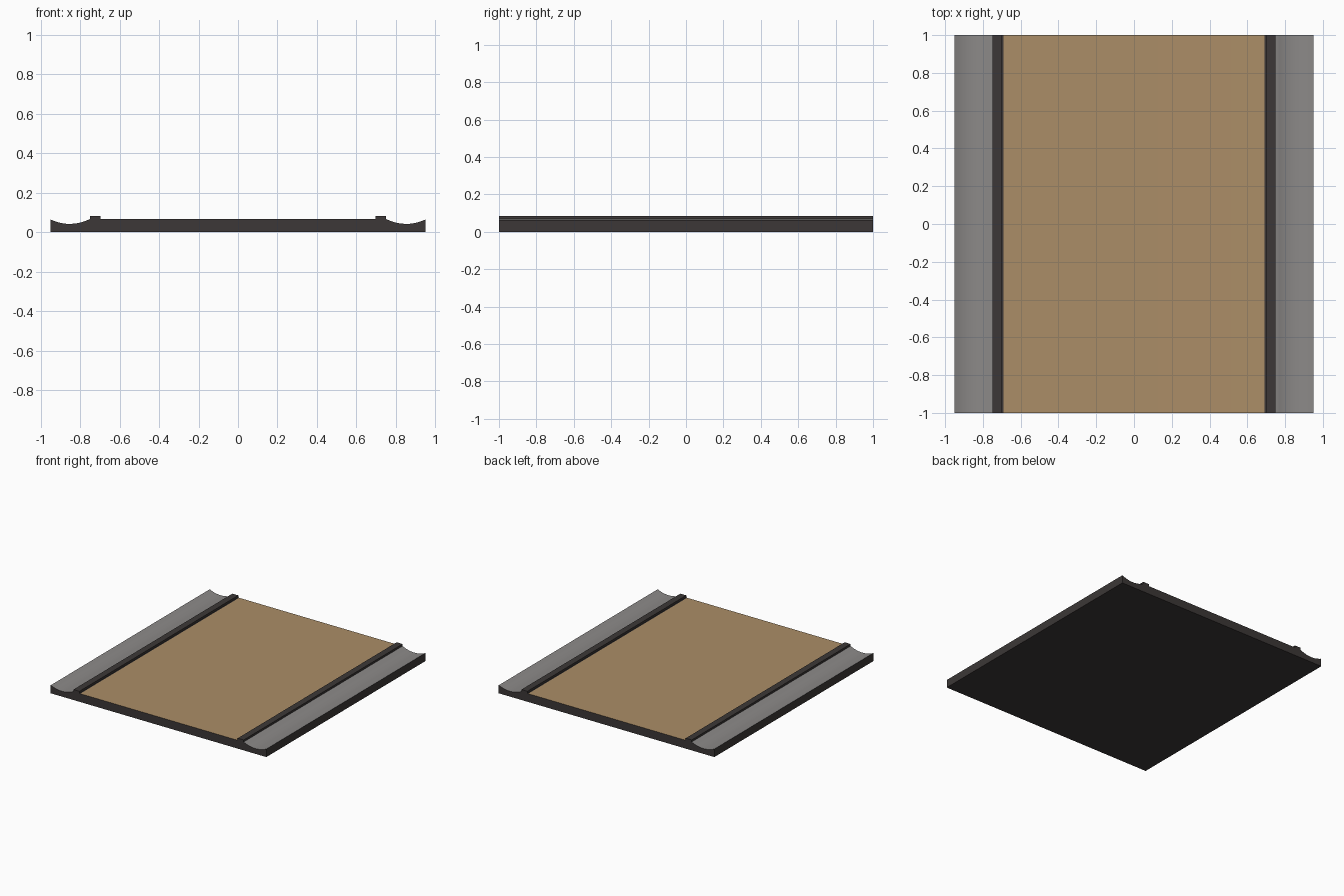
import bpy, bmesh, math

if "Cube" in bpy.data.objects:
    bpy.data.objects.remove(bpy.data.objects["Cube"])


def material(name, rgb):
    m = bpy.data.materials.new(name)
    m.diffuse_color = (*rgb, 1)
    m.use_nodes = True
    m.node_tree.nodes["Principled BSDF"].inputs["Base Color"].default_value = m.diffuse_color
    return m


DARK = material("dark stone", (0.045, 0.039, 0.038))
GREY = material("grey gutter", (0.26, 0.25, 0.245))
TAN = material("tan paving", (0.41, 0.27, 0.135))


def extrude_profile(name, pts, mats, rule=None):
    """Closed x/z profile extruded along y from -1 to 1."""
    bm = bmesh.new()
    face = bm.faces.new([bm.verts.new((x, -1, z)) for x, z in pts])
    ext = bmesh.ops.extrude_face_region(bm, geom=[face], use_keep_orig=True)
    for v in ext["geom"]:
        if isinstance(v, bmesh.types.BMVert):
            v.co.y = 1
    bmesh.ops.recalc_face_normals(bm, faces=bm.faces[:])
    bm.normal_update()
    if rule:
        for f in bm.faces:
            f.material_index = rule(f)
    me = bpy.data.meshes.new(name)
    bm.to_mesh(me)
    bm.free()
    ob = bpy.data.objects.new(name, me)
    bpy.context.collection.objects.link(ob)
    for m in mats:
        me.materials.append(m)
    bpy.ops.object.select_all(action='DESELECT')
    ob.select_set(True)
    bpy.context.view_layer.objects.active = ob
    bpy.ops.object.shade_smooth_by_angle(angle=math.radians(30))
    return ob


def top_colour(f):
    # only upward faces are paved: gutters outside, tan between the kerbs
    if f.normal.z < 0.5:
        return 0
    x = abs(f.calc_center_median().x)
    return 1 if x > 0.75 else 2 if x < 0.69 else 0


# Slab with a paved deck and a curved gutter on each side
N = 10
left = []
for i in range(N + 1):
    x = -0.95 + 0.2 * i / N
    left.append((x, 0.042 + 0.0235 * ((x + 0.853) / 0.1) ** 2))
left.append((-0.69, 0.066))
right = [(-x, z) for x, z in reversed(left)]
slab = [(-0.95, 0)] + left + right + [(0.95, 0)]
extrude_profile("road_slab", slab, [DARK, GREY, TAN], top_colour)

# Raised kerbs between the deck and the gutters
for side, s in (("left", -1), ("right", 1)):
    kerb = [(s * 0.75, 0.06), (s * 0.75, 0.083), (s * 0.698, 0.083), (s * 0.698, 0.06)]
    extrude_profile("kerb_" + side, kerb, [DARK])
